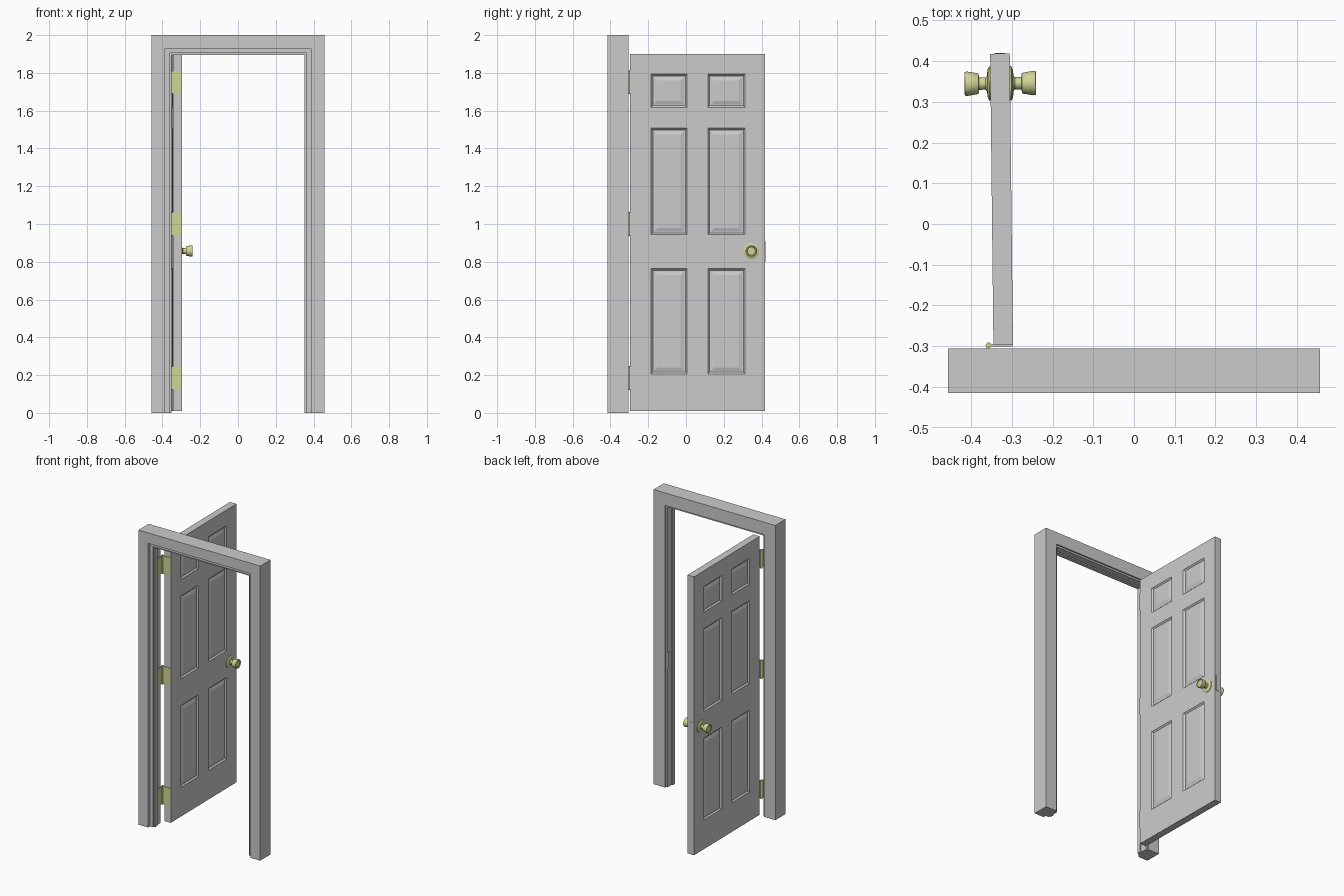
import bpy, bmesh, math
from mathutils import Matrix, Vector

cube = bpy.data.objects.get("Cube")
if cube:
    bpy.data.objects.remove(cube, do_unlink=True)


def material(name, rgb):
    m = bpy.data.materials.new(name)
    m.use_nodes = True
    m.diffuse_color = (*rgb, 1)
    m.node_tree.nodes["Principled BSDF"].inputs["Base Color"].default_value = (*rgb, 1)
    return m


GREY = material("painted grey", (0.6, 0.6, 0.6))
BRASS = material("pale brass", (0.63, 0.66, 0.30))


def finish(name, bm, mat, smooth=False, matrix=None):
    bmesh.ops.recalc_face_normals(bm, faces=bm.faces[:])
    mesh = bpy.data.meshes.new(name)
    bm.to_mesh(mesh)
    bm.free()
    mesh.materials.append(mat)
    ob = bpy.data.objects.new(name, mesh)
    bpy.context.collection.objects.link(ob)
    if matrix:
        ob.matrix_world = matrix
    if smooth:
        bpy.ops.object.select_all(action='DESELECT')
        ob.select_set(True)
        bpy.context.view_layer.objects.active = ob
        bpy.ops.object.shade_smooth_by_angle(angle=math.radians(35))
    return ob


def box_mesh(lo, hi):
    lo, hi = Vector(lo), Vector(hi)
    bm = bmesh.new()
    bmesh.ops.create_cube(bm, size=1, matrix=Matrix.Translation((lo + hi) / 2)
                          @ Matrix.Diagonal((*(hi - lo), 1)))
    return bm


# Door frame: one stepped section swept up, across and down with mitred corners
HALF, HEIGHT = 0.457, 2.0
section = [(0, -.415), (.071, -.415), (.071, -.395), (.094, -.395), (.094, -.385),
           (.105, -.385), (.105, -.36), (.097, -.36), (.097, -.315), (.085, -.315),
           (.085, -.305), (0, -.305)]
bm = bmesh.new()
stations = []
for side, top in ((-1, 0), (-1, 1), (1, 1), (1, 0)):
    stations.append([bm.verts.new((side * (HALF - d), y, (HEIGHT - d) * top))
                     for d, y in section])
n = len(section)
for a, b in zip(stations, stations[1:]):
    for i in range(n):
        j = (i + 1) % n
        bm.faces.new((a[i], a[j], b[j], b[i]))
bm.faces.new(stations[0])
bm.faces.new(stations[-1])
finish("door_frame", bm, GREY)

# Door leaf, local y runs from the hinge edge to the latch edge
THICK, WIDTH = 0.048, 0.715
swing = Matrix.Translation((-.321, -.297, 0)) @ Matrix.Rotation(math.radians(.64), 4, 'Z')
columns = [(.112, .302), (.413, .609)]
rows = [(.207, .764), (.944, 1.507), (1.618, 1.793)]
bm = box_mesh((-THICK / 2, 0, .01), (THICK / 2, WIDTH, 1.9))
for axis, spans in ((Vector((0, 1, 0)), columns), (Vector((0, 0, 1)), rows)):
    for cut in (c for span in spans for c in span):
        bmesh.ops.bisect_plane(bm, geom=bm.verts[:] + bm.edges[:] + bm.faces[:],
                               plane_co=axis * cut, plane_no=axis)


def in_span(v, spans):
    return any(a < v < b for a, b in spans)


# Raised panels on both faces: moulding, groove and bevelled field
bm.normal_update()
panels = []
for f in bm.faces:
    c = f.calc_center_median()
    if abs(f.normal.x) > .9 and in_span(c.y, columns) and in_span(c.z, rows):
        panels.append(f)
for width, depth in ((.009, -.009), (.006, 0), (.019, .006)):
    bmesh.ops.inset_individual(bm, faces=panels, thickness=width, depth=depth,
                               use_even_offset=True)
finish("door_leaf", bm, GREY, matrix=swing)

# Latch plate on the door edge and strike plate on the jamb
finish("latch_plate", box_mesh((-.013, WIDTH, .80), (.013, WIDTH + .002, .91)), GREY,
       matrix=swing)
finish("strike_plate", box_mesh((.358, -.352, .80), (.361, -.318, .91)), GREY)

# Hinges: two leaves and a knuckle each
for label, z in (("lower", .185), ("middle", 1.0), ("upper", 1.75)):
    z0, z1 = z - .06, z + .06
    finish(label + "_hinge_door_leaf",
           box_mesh((-.355, -.301, z0), (-.298, -.296, z1)), BRASS)
    finish(label + "_hinge_jamb_leaf",
           box_mesh((-.362, -.355, z0), (-.357, -.300, z1)), BRASS)
    bm = bmesh.new()
    bmesh.ops.create_cone(bm, cap_ends=True, segments=16, radius1=.007, radius2=.007,
                          depth=.125, matrix=Matrix.Translation((-.357, -.298, z)))
    finish(label + "_hinge_knuckle", bm, BRASS, smooth=True)

# Door knobs: lathed profile of radius and distance from the door face
knob = [(0, -.002), (.042, -.002), (.042, .003), (.034, .007), (.018, .009), (.015, .012),
        (.015, .028), (.024, .029), (.026, .033), (.030, .058), (.029, .063),
        (.024, .064), (.021, .061), (0, .061)]
for label, side in (("left", 1), ("right", -1)):
    bm = bmesh.new()
    pts = [bm.verts.new((side * (THICK / 2 + d), r, 0)) for r, d in knob]
    edges = [bm.edges.new(pair) for pair in zip(pts, pts[1:])]
    bmesh.ops.spin(bm, geom=pts + edges, cent=(0, 0, 0), axis=(1, 0, 0),
                   angle=math.tau, steps=32)
    bmesh.ops.remove_doubles(bm, verts=bm.verts[:], dist=.0001)
    finish(label + "_knob", bm, BRASS, smooth=True,
           matrix=swing @ Matrix.Translation((0, .642, .857)))
